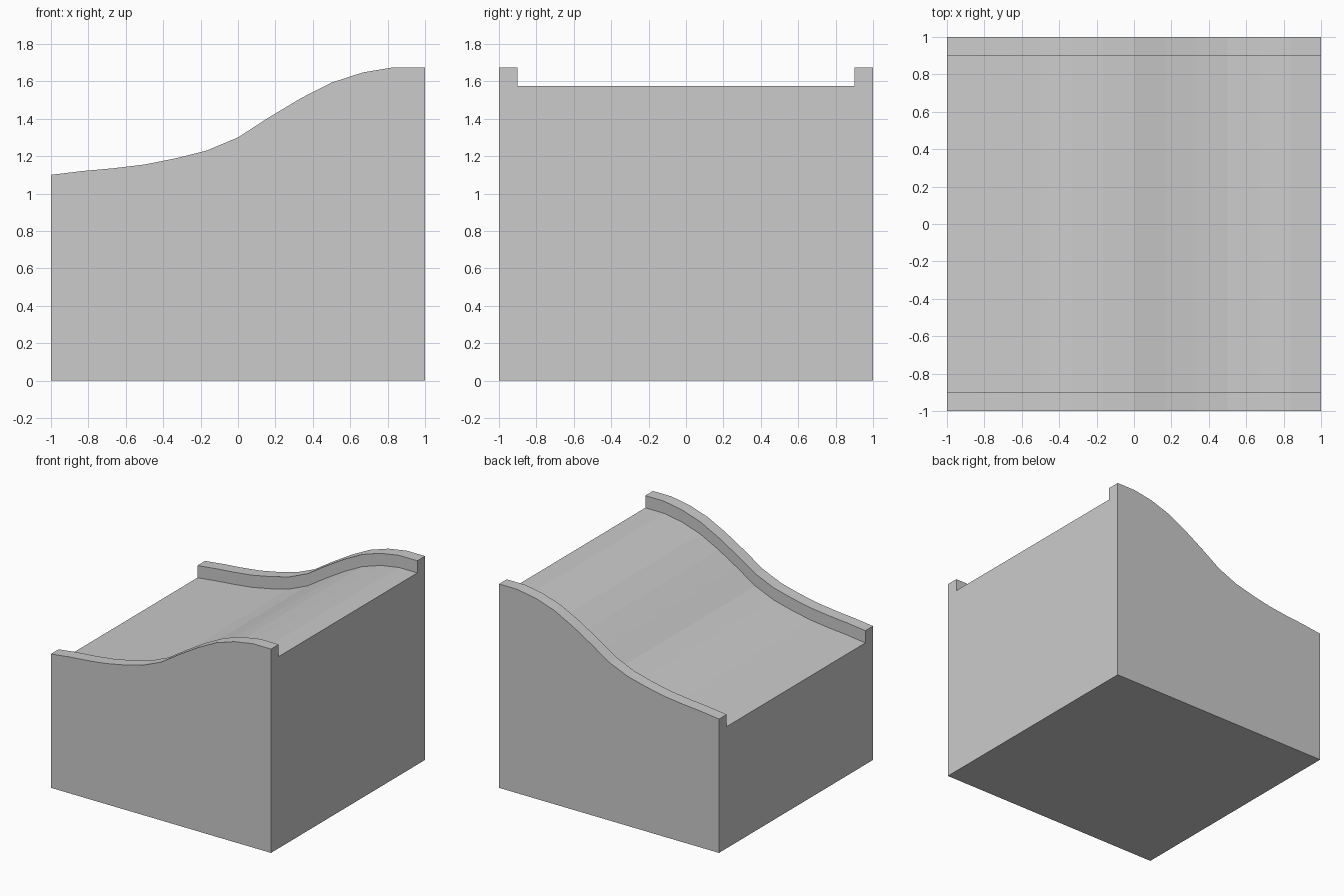
import bpy, bmesh

if "Cube" in bpy.data.objects:
    bpy.data.objects.remove(bpy.data.objects["Cube"])

# Height of the side rails at evenly spaced stations along x
RAIL_Z = [1.10, 1.12, 1.135, 1.155, 1.188, 1.23, 1.30,
          1.408, 1.508, 1.593, 1.647, 1.675, 1.675]
RAIL_DEPTH = 0.10
RAIL_WIDTH = 0.10


def section(x, z):
    """U-shaped cross-section: block with a raised rail on each side."""
    half = [(1, 0), (1, z), (1 - RAIL_WIDTH, z), (1 - RAIL_WIDTH, z - RAIL_DEPTH)]
    return [(x, y, h) for y, h in half] + [(x, -y, h) for y, h in reversed(half)]


# Sloped block: loft the section along x and cap both ends
bm = bmesh.new()
last = len(RAIL_Z) - 1
rings = [[bm.verts.new(p) for p in section(-1 + 2 * i / last, z)]
         for i, z in enumerate(RAIL_Z)]
for a, b in zip(rings, rings[1:]):
    for j in range(len(a)):
        k = (j + 1) % len(a)
        bm.faces.new((a[j], a[k], b[k], b[j]))
bm.faces.new(rings[0])
bm.faces.new(rings[-1])

# Merge the flat sides and base into clean single faces
bmesh.ops.recalc_face_normals(bm, faces=bm.faces)
bmesh.ops.dissolve_limit(bm, angle_limit=0.002, verts=bm.verts, edges=bm.edges)

mesh = bpy.data.meshes.new("slope_block")
bm.to_mesh(mesh)
bm.free()
block = bpy.data.objects.new("slope_block", mesh)
bpy.context.collection.objects.link(block)
